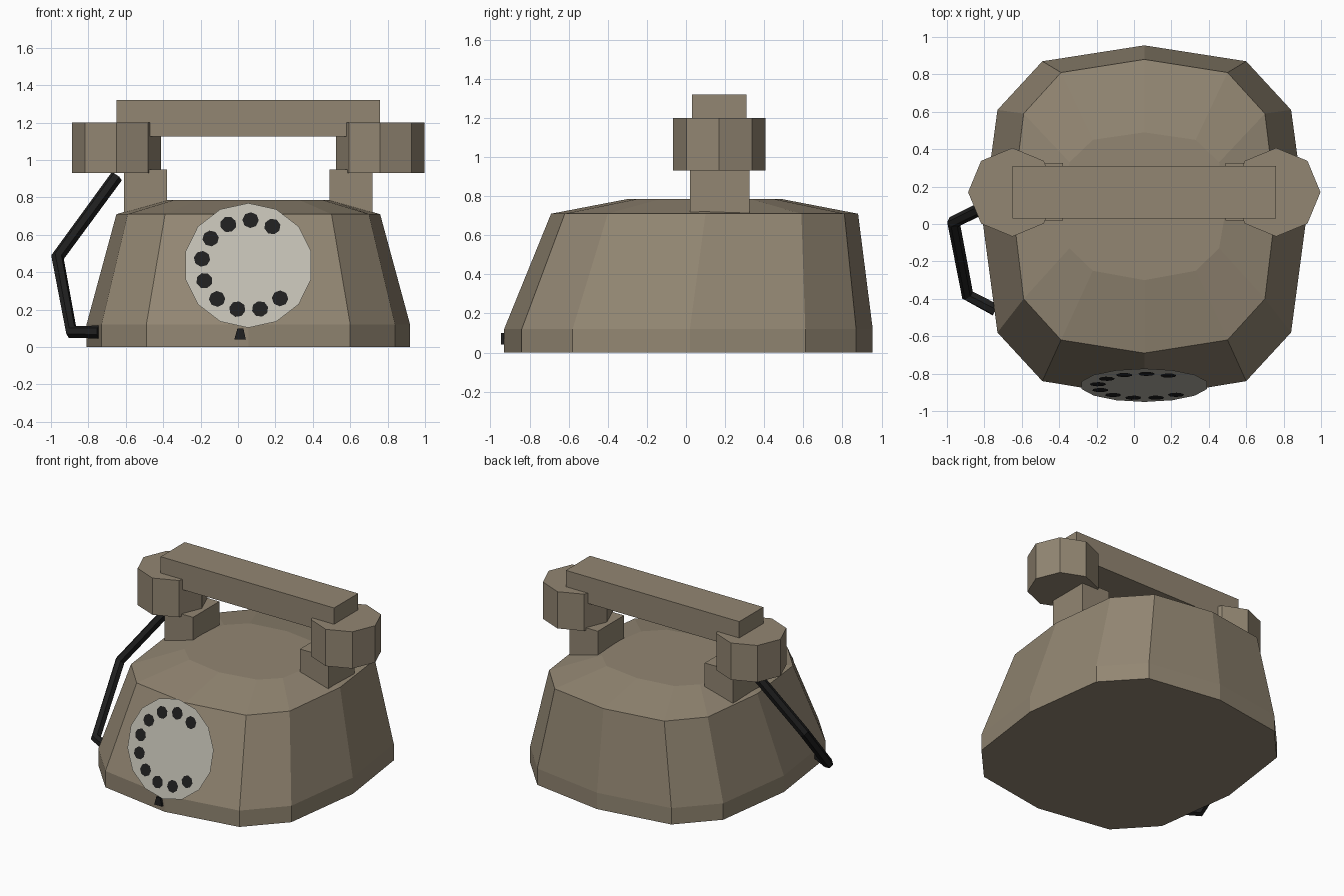
import bpy, bmesh, math
from mathutils import Matrix, Vector

cube = bpy.data.objects.get("Cube")
if cube:
    bpy.data.objects.remove(cube, do_unlink=True)

CX = 0.055          # sideways centre of the telephone body
HANDSET_Y = 0.17


def material(name, rgb):
    m = bpy.data.materials.new(name)
    m.use_nodes = True
    m.diffuse_color = (*rgb, 1)
    bsdf = m.node_tree.nodes["Principled BSDF"]
    bsdf.inputs["Base Color"].default_value = (*rgb, 1)
    bsdf.inputs["Roughness"].default_value = 0.8
    return m


TAUPE = material("taupe", (0.29, 0.24, 0.17))
IVORY = material("ivory", (0.54, 0.52, 0.45))
BLACK = material("black", (0.014, 0.014, 0.014))


def finish(name, bm, mat):
    bmesh.ops.recalc_face_normals(bm, faces=bm.faces)
    mesh = bpy.data.meshes.new(name)
    bm.to_mesh(mesh)
    bm.free()
    mesh.materials.append(mat)
    obj = bpy.data.objects.new(name, mesh)
    bpy.context.collection.objects.link(obj)
    return obj


def box(name, low, high, mat):
    bm = bmesh.new()
    bmesh.ops.create_cube(bm, size=1)
    low, high = Vector(low), Vector(high)
    bmesh.ops.scale(bm, vec=high - low, verts=bm.verts)
    bmesh.ops.translate(bm, vec=(low + high) / 2, verts=bm.verts)
    return finish(name, bm, mat)


def loft(name, rings, mat):
    """Skin a stack of mirrored outlines: each is (height, [(half width, y), ...])."""
    bm = bmesh.new()
    loops = []
    for z, half in rings:
        outline = half + [(-x, y) for x, y in reversed(half[1:-1])]
        loops.append([bm.verts.new((CX + x, y, z)) for x, y in outline])
    n = len(loops[0])
    for a, b in zip(loops, loops[1:]):
        for i in range(n):
            j = (i + 1) % n
            bm.faces.new((a[i], a[j], b[j], b[i]))
    bm.faces.new(loops[0])
    bm.faces.new(loops[-1])
    return finish(name, bm, mat)


# Body: twelve-sided skirt, sloping sides and shallow crown
foot = [(0, -0.93), (0.545, -0.84), (0.785, -0.58), (0.865, 0.02),
        (0.785, 0.61), (0.545, 0.87), (0, 0.955)]
shoulder = [(0, -0.69), (0.445, -0.62), (0.645, -0.40), (0.705, 0.10),
            (0.645, 0.59), (0.445, 0.81), (0, 0.88)]
crown = [(0, -0.30), (0.275, -0.25), (0.40, -0.13), (0.44, 0.10),
         (0.40, 0.33), (0.275, 0.45), (0, 0.49)]
loft("body", [(0, foot), (0.12, foot), (0.71, shoulder), (0.785, crown)], TAUPE)

# Cradle posts and octagonal ear and mouth pieces
for side, post, cup in ((-1, "right_cradle", "right_earpiece"),
                        (1, "left_cradle", "left_mouthpiece")):
    xs = sorted((CX + side * 0.435, CX + side * 0.665))
    box(post, (xs[0], 0.02, 0.715), (xs[1], 0.325, 0.95), TAUPE)
    bm = bmesh.new()
    bmesh.ops.create_cone(
        bm, cap_ends=True, segments=8, radius1=0.237, radius2=0.237, depth=0.27,
        matrix=Matrix.Translation((CX + side * 0.705, HANDSET_Y, 1.065)))
    finish(cup, bm, TAUPE)

# Handset grip
box("handset_grip", (CX - 0.705, 0.03, 1.125), (CX + 0.705, 0.31, 1.32), TAUPE)

# Tilted dial plate with ten finger holes
TILT = Matrix.Translation((CX, -0.862, 0.436)) @ Matrix.Rotation(math.radians(75), 4, "X")
bm = bmesh.new()
bmesh.ops.create_circle(bm, cap_ends=True, segments=14, radius=0.345, matrix=TILT)
finish("dial_plate", bm, IVORY)

bm = bmesh.new()
for i in range(10):
    a = math.radians(59 + 28.2 * i)
    spot = Matrix.Translation((0.25 * math.cos(a), 0.25 * math.sin(a), 0.004))
    bmesh.ops.create_circle(bm, cap_ends=True, segments=8, radius=0.044,
                            matrix=TILT @ spot @ Matrix.Rotation(a, 4, "Z"))
finish("finger_holes", bm, BLACK)
for name in ("dial_plate", "finger_holes"):
    mesh = bpy.data.objects[name].data
    for poly in mesh.polygons:      # face the front
        if poly.normal.y > 0:
            poly.flip()

# Finger stop under the dial
stop = box("finger_stop", (-0.02, -0.945, 0.04), (0.042, -0.92, 0.1), BLACK)
for v in stop.data.vertices:
    if v.co.z > 0.07:
        v.co.x = 0.013 + (v.co.x - 0.011) * 0.5

# Cord from the earpiece down to the body
curve = bpy.data.curves.new("cord", "CURVE")
curve.dimensions = "3D"
curve.bevel_depth = 0.035
curve.bevel_resolution = 1
curve.use_fill_caps = True
spline = curve.splines.new("POLY")
path = [(-0.65, 0.165, 0.91), (-0.965, 0.01, 0.48), (-0.89, -0.38, 0.08), (-0.74, -0.46, 0.08)]
spline.points.add(len(path) - 1)
for p, co in zip(spline.points, path):
    p.co = (*co, 1)
spline.use_smooth = False
curve.materials.append(BLACK)
bpy.context.collection.objects.link(bpy.data.objects.new("cord", curve))
